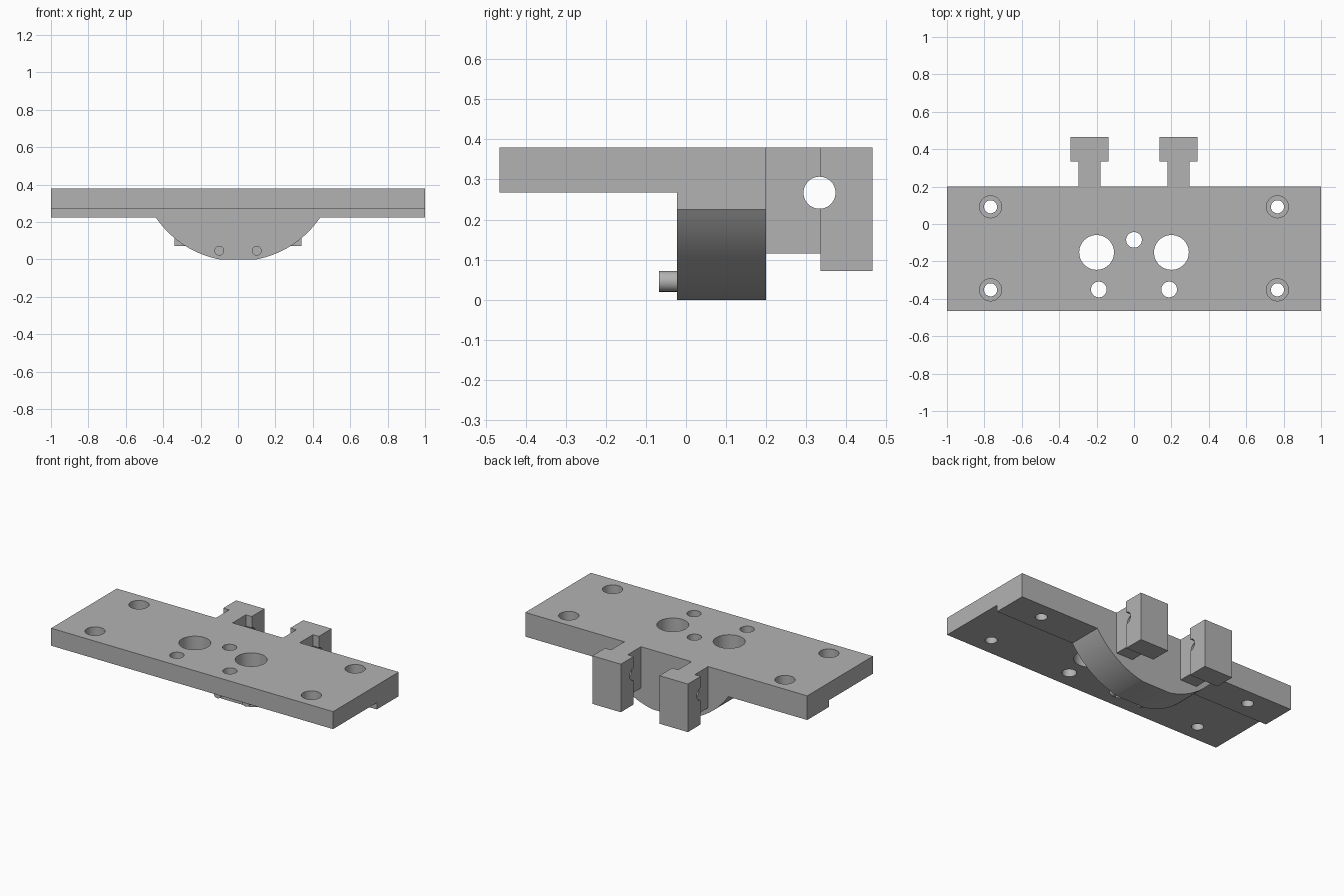
import bpy
import math
from mathutils import Matrix, Vector

if "Cube" in bpy.data.objects:
    bpy.data.objects.remove(bpy.data.objects["Cube"])

grey = bpy.data.materials.new("plain_grey")
grey.use_nodes = True
GREY = (0.45, 0.45, 0.45, 1)
grey.diffuse_color = GREY
grey.node_tree.nodes["Principled BSDF"].inputs["Base Color"].default_value = GREY


def prism(name, profile, start, end, axis):
    """Extrude a closed 2D profile along x or y."""
    def place(p, t):
        return (t, p[0], p[1]) if axis == "x" else (p[0], t, p[1])
    n = len(profile)
    verts = [place(p, t) for t in (start, end) for p in profile]
    faces = [tuple(reversed(range(n))), tuple(range(n, 2 * n))]
    faces += [(i, (i + 1) % n, n + (i + 1) % n, n + i) for i in range(n)]
    if axis == "y":
        faces = [tuple(reversed(f)) for f in faces]
    mesh = bpy.data.meshes.new(name)
    mesh.from_pydata(verts, [], faces)
    mesh.materials.append(grey)
    obj = bpy.data.objects.new(name, mesh)
    bpy.context.collection.objects.link(obj)
    return obj


def cylinder(name, centre, radius, length, axis):
    turn = {"x": (0, math.pi / 2, 0), "y": (math.pi / 2, 0, 0), "z": (0, 0, 0)}
    bpy.ops.mesh.primitive_cylinder_add(vertices=48, radius=radius, depth=length,
                                        location=centre, rotation=turn[axis])
    obj = bpy.context.object
    obj.name = name
    obj.data.materials.append(grey)
    return obj


def combine(obj, other, operation):
    """Apply a boolean and discard the second body."""
    bpy.context.view_layer.objects.active = obj
    mod = obj.modifiers.new("join_or_cut", "BOOLEAN")
    mod.operation = operation
    mod.solver = "EXACT"
    mod.object = other
    bpy.ops.object.modifier_apply(modifier=mod.name)
    bpy.data.objects.remove(other)


def smooth(obj):
    bpy.ops.object.select_all(action="DESELECT")
    obj.select_set(True)
    bpy.context.view_layer.objects.active = obj
    bpy.ops.object.shade_smooth_by_angle(angle=math.radians(30))


TOP, FRONT, BACK, STEP = 0.38, -0.465, 0.2, -0.022
THIN, THICK = 0.268, 0.225

# Stepped mounting plate
plate = prism("mounting_plate", [(FRONT, THIN), (STEP, THIN), (STEP, THICK),
                                 (BACK, THICK), (BACK, TOP), (FRONT, TOP)],
              -1, 1, "x")

# Rounded boss under the rear of the plate, with a small flat at the bottom
mid, radius = 0.5205, 0.53
low = math.asin(0.1 / radius)
high = math.asin(0.44 / radius)
arc = [low + (high - low) * i / 20 for i in range(21)]
right = [(radius * math.sin(a), mid - radius * math.cos(a)) for a in arc]
outline = [(-x, z) for x, z in reversed(right)] + right
outline += [(0.44, 0.3), (-0.44, 0.3)]
boss = prism("rounded_boss", outline, STEP, BACK, "y")
combine(plate, boss, "UNION")

# Through holes: two large, one centre, two front
holes = [(0, -0.085, 0.042)]
for side in (-1, 1):
    holes += [(side * 0.2, -0.152, 0.093), (side * 0.188, -0.35, 0.042)]
for x, y, r in holes:
    combine(plate, cylinder("hole_cutter", (x, y, 0.3), r, 0.4, "z"), "DIFFERENCE")

# Counterbored corner holes
for x in (-0.767, 0.767):
    for y in (-0.352, 0.092):
        combine(plate, cylinder("screw_cutter", (x, y, 0.3), 0.035, 0.4, "z"),
                "DIFFERENCE")
        combine(plate, cylinder("bore_cutter", (x, y, TOP), 0.059, 0.12, "z"),
                "DIFFERENCE")
smooth(plate)

for side, label in ((-1, "right"), (1, "left")):
    # Locating pin on the front of the boss
    pin = cylinder(label + "_pin", (side * 0.1, -0.042, 0.046), 0.026, 0.05, "y")
    smooth(pin)

    # T-shaped rear hook with a cross hole
    x = side * 0.238
    neck = prism(label + "_hook", [(BACK - 0.03, 0.235), (BACK, 0.115), (0.36, 0.115),
                                   (0.36, TOP), (BACK - 0.03, TOP)],
                 x - 0.059, x + 0.059, "x")
    head = prism("hook_head", [(0.335, 0.072), (0.465, 0.072),
                               (0.465, TOP), (0.335, TOP)],
                 x - 0.101, x + 0.101, "x")
    combine(neck, head, "UNION")
    combine(neck, cylinder("rod_cutter", (x, 0.333, 0.267), 0.04, 0.5, "x"),
            "DIFFERENCE")
    smooth(neck)
